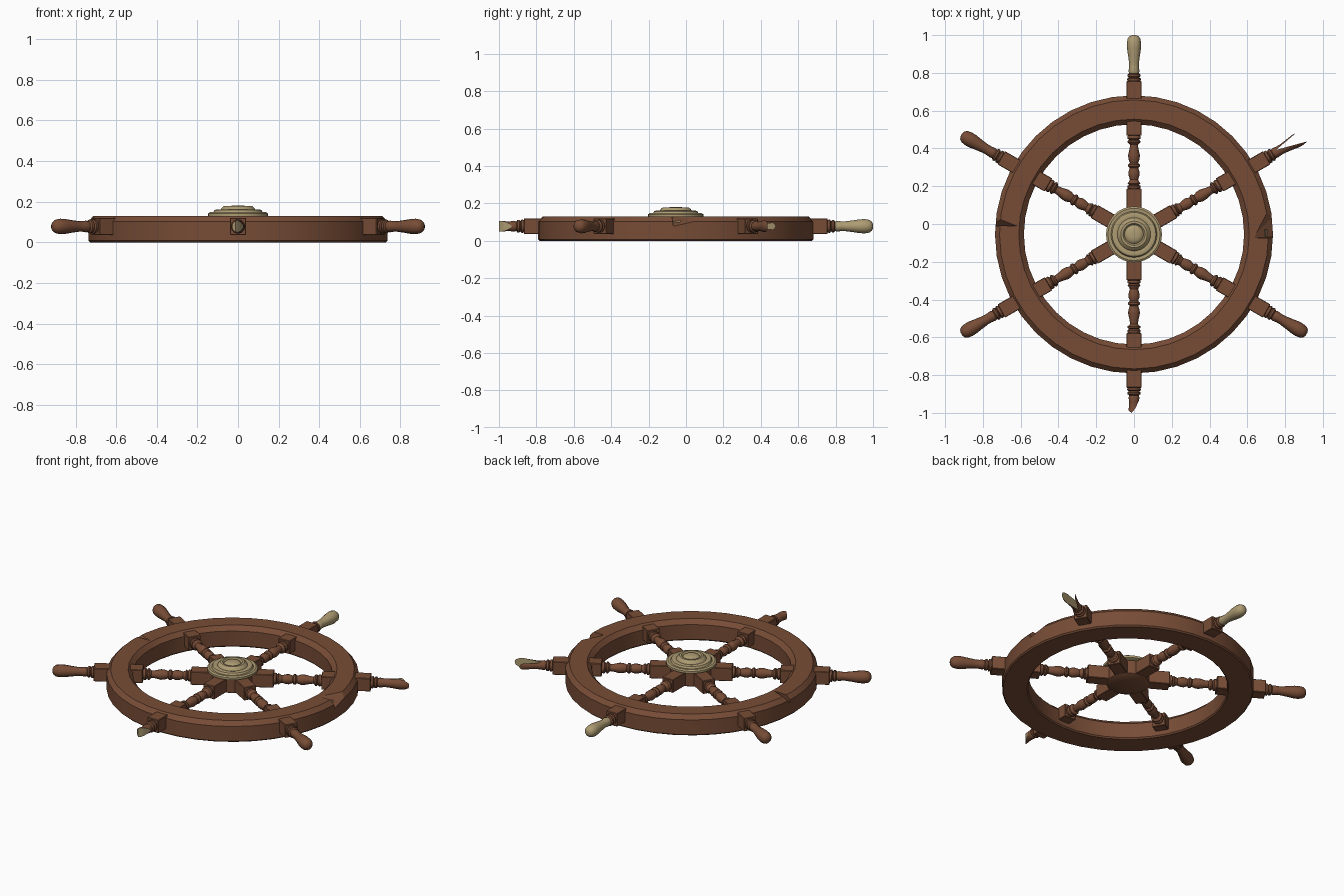
import bpy, bmesh, math
from mathutils import Matrix, Vector

if "Cube" in bpy.data.objects:
    bpy.data.objects.remove(bpy.data.objects["Cube"])

CY, ZC = -0.055, 0.078          # wheel centre and spoke height


def material(name, col):
    m = bpy.data.materials.new(name)
    m.diffuse_color = (*col, 1)
    m.use_nodes = True
    m.node_tree.nodes["Principled BSDF"].inputs["Base Color"].default_value = m.diffuse_color
    return m


MATS = [material("brown wood", (0.185, 0.073, 0.037)),
        material("pale tan", (0.42, 0.33, 0.17))]


def make(name, bm, mat=0, smooth=True, keep=False):
    bmesh.ops.recalc_face_normals(bm, faces=bm.faces)
    me = bpy.data.meshes.new(name)
    for f in bm.faces:
        f.material_index = mat
        f.smooth = smooth
    bm.to_mesh(me)
    bm.free()
    for m in MATS:
        me.materials.append(m)
    if smooth:
        me.set_sharp_from_angle(angle=math.radians(35))
    ob = bpy.data.objects.new(name, me)
    bpy.context.collection.objects.link(ob)
    return ob


def lathe(name, prof, n, mat=0, closed=False, axis='Z'):
    """Spin (radius, height) points about z, or about x for spokes."""
    bm = bmesh.new()
    rings = []
    for r, h in prof:
        rings.append([bm.verts.new((r * math.cos(2 * math.pi * i / n),
                                    r * math.sin(2 * math.pi * i / n), h)) for i in range(n)])
    pairs = list(zip(rings, rings[1:]))
    if closed:
        pairs.append((rings[-1], rings[0]))
    else:
        bm.faces.new(rings[0])
        bm.faces.new(rings[-1])
    for a, b in pairs:
        for i in range(n):
            j = (i + 1) % n
            bm.faces.new((a[i], a[j], b[j], b[i]))
    if axis == 'X':
        bmesh.ops.transform(bm, verts=bm.verts, matrix=Matrix.Rotation(math.pi / 2, 4, 'Y'))
    return make(name, bm, mat)


def hull(name, pts, mat):
    bm = bmesh.new()
    for p in pts:
        bm.verts.new(p)
    res = bmesh.ops.convex_hull(bm, input=bm.verts)
    loose = [v for v in bm.verts if not v.link_faces]
    bmesh.ops.delete(bm, geom=loose, context='VERTS')
    return make(name, bm, mat, False)


def prism(name, poly, mat):
    bm = bmesh.new()
    lo = [bm.verts.new((x, y, -0.1)) for x, y in poly]
    hi = [bm.verts.new((x, y, 0.1)) for x, y in poly]
    bm.faces.new(lo)
    bm.faces.new(hi)
    for i in range(len(poly)):
        j = (i + 1) % len(poly)
        bm.faces.new((lo[i], lo[j], hi[j], hi[i]))
    return make(name, bm, mat, False)


def cut(ob, cutters):
    for c in cutters:
        c.hide_render = True
        m = ob.modifiers.new("cut", 'BOOLEAN')
        m.operation = 'DIFFERENCE'
        m.solver = 'EXACT'
        m.object = c
    bpy.context.view_layer.update()
    dg = bpy.context.evaluated_depsgraph_get()
    me = bpy.data.meshes.new_from_object(ob.evaluated_get(dg))
    ob.modifiers.clear()
    ob.data = me
    for c in cutters:
        bpy.data.objects.remove(c)


def box(name, x0, x1, hy, hz):
    bm = bmesh.new()
    bmesh.ops.create_cube(bm, size=1)
    for v in bm.verts:
        v.co = ((x0 + x1) / 2 + v.co.x * (x1 - x0), v.co.y * 2 * hy, v.co.z * 2 * hz)
    bmesh.ops.bevel(bm, geom=bm.edges[:], offset=0.003, segments=1, affect='EDGES')
    return make(name, bm, 0, False)


# Rim with chamfered edges
rim = lathe("rim", [(0.59, 0.0), (0.728, 0.0), (0.736, 0.008), (0.736, 0.103), (0.712, 0.13),
                    (0.61, 0.13), (0.583, 0.103), (0.583, 0.008)], 40, closed=True)


# Splits and chips in the rim
def chip(deg, r, s, z, mat):
    a = math.radians(deg)
    R = Matrix.Rotation(a, 3, 'Z')
    out = s if r > 0.65 else -s
    pts = [(r - out, 0.01, 0.15), (r + out, -1.1 * abs(s), 0.15), (r + out, 1.2 * abs(s), 0.15),
           (r + out, 0.1 * s, z), (r + out, 0.9 * abs(s), z + 0.03)]
    return hull("chip_cutter", [R @ Vector(p) for p in pts], mat)


cut(rim, [
    hull("left_cutter", [(-0.61, 0.045, 0.135), (-0.77, 0.04, 0.06), (-0.77, 0.05, 0.15),
                         (-0.75, 0.11, 0.145)], 0),
    hull("right_cutter", [(0.62, -0.02, 0.14), (0.77, -0.01, 0.06), (0.77, -0.025, 0.15),
                          (0.73, 0.2, 0.145), (0.69, 0.06, 0.14), (0.76, 0.12, 0.09)], 0),
    hull("right_pale_cutter", [(0.68, -0.012, 0.14), (0.70, -0.012, 0.085), (0.72, -0.012, 0.14),
                               (0.715, 0.025, 0.14), (0.70, 0.025, 0.085), (0.68, 0.025, 0.14)], 1),
    chip(59, 0.735, 0.032, 0.07, 0), chip(80, 0.735, 0.026, 0.09, 0),
    chip(110, 0.583, 0.022, 0.05, 1), chip(129, 0.583, 0.022, 0.06, 0)])
rim.location = (0, CY, 0)

# Hub and stepped cap
hub = lathe("hub", [(0.1, 0.022), (0.125, 0.035), (0.125, 0.125), (0.11, 0.13)], 24)
cap = lathe("hub_cap", [(0.135, 0.122), (0.148, 0.128), (0.148, 0.142), (0.138, 0.148), (0.122, 0.146),
                        (0.116, 0.158), (0.106, 0.162), (0.088, 0.158), (0.08, 0.170), (0.07, 0.178),
                        (0.058, 0.178), (0.05, 0.168), (0.042, 0.176), (0.03, 0.181), (0.012, 0.182)],
            32, 1)
for o in (hub, cap):
    o.location = (0, CY, 0)

# Turned spoke, collar and handle profiles
SPINDLE = [(0.028, 0.235), (0.035, 0.25), (0.035, 0.257), (0.026, 0.262), (0.034, 0.27), (0.026, 0.28),
           (0.022, 0.29), (0.028, 0.31), (0.03, 0.33), (0.022, 0.352), (0.031, 0.36), (0.031, 0.37),
           (0.022, 0.378), (0.03, 0.40), (0.031, 0.42), (0.023, 0.455), (0.021, 0.475), (0.034, 0.487),
           (0.034, 0.495), (0.026, 0.50), (0.035, 0.508), (0.035, 0.516), (0.028, 0.53)]
COLLAR = [(0.028, 0.805), (0.036, 0.818), (0.036, 0.825), (0.027, 0.83), (0.034, 0.836),
          (0.034, 0.846), (0.026, 0.852), (0.026, 0.862)]
HANDLE = [(0.026, 0.855), (0.029, 0.863), (0.026, 0.885), (0.026, 0.905), (0.031, 0.945), (0.037, 0.985),
          (0.038, 1.01), (0.034, 1.035), (0.024, 1.049), (0.01, 1.055)]

# Six spokes, each with a handle; two handles are broken
for deg in range(30, 390, 60):
    M = Matrix.Translation((0, CY, ZC)) @ Matrix.Rotation(math.radians(deg), 4, 'Z')
    handle = lathe(f"handle_{deg}", HANDLE, 12, 1 if deg == 90 else 0, axis='X')
    if deg == 30:     # split into two prongs
        cut(handle, [prism("split_cutter", [(0.875, 0.011), (1.036, -0.031), (1.1, -0.05),
                                            (1.1, 0.08), (0.998, 0.034)], 1)])
    if deg == 270:    # snapped short to a splinter
        cut(handle, [prism("snap_cutter", [(0.865, 0.06), (0.87, 0.03), (0.92, 0.008), (0.945, -0.012),
                                           (0.91, -0.06), (1.2, -0.06), (1.2, 0.06)], 1)])
    for o in (handle,
              lathe(f"spindle_{deg}", SPINDLE, 12, axis='X'),
              lathe(f"collar_{deg}", COLLAR, 12, axis='X'),
              box(f"inner_block_{deg}", 0.05, 0.243, 0.039, 0.042),
              box(f"rim_block_{deg}", 0.523, 0.812, 0.04, 0.042)):
        o.matrix_world = M
